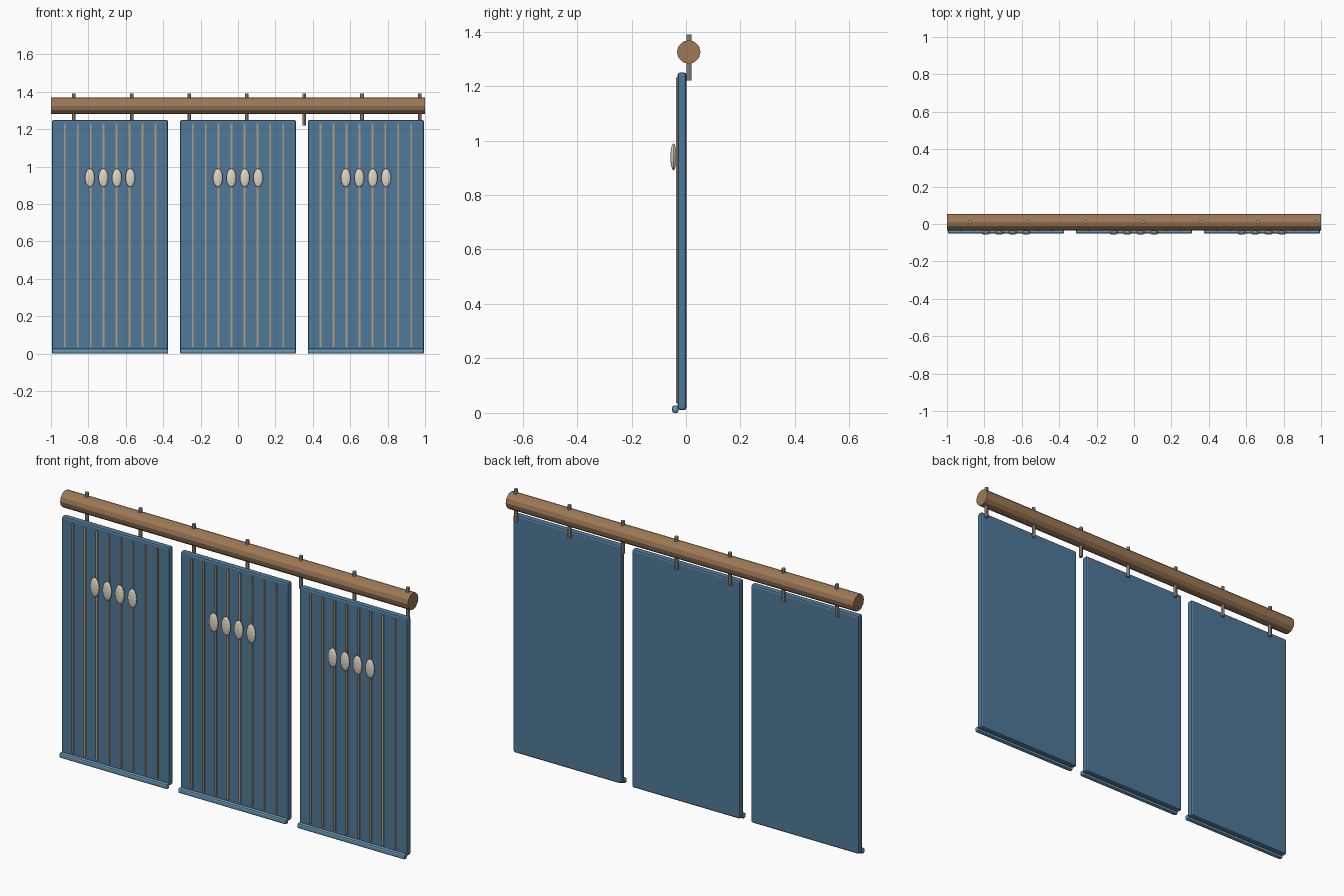
import bpy
from math import pi

if "Cube" in bpy.data.objects:
    bpy.data.objects.remove(bpy.data.objects["Cube"])


def material(name, rgb):
    m = bpy.data.materials.new(name)
    m.diffuse_color = (*rgb, 1)
    m.use_nodes = True
    m.node_tree.nodes["Principled BSDF"].inputs["Base Color"].default_value = m.diffuse_color
    return m


BLUE = material("panel_blue", (0.08, 0.19, 0.32))
LIGHT_BLUE = material("hem_blue", (0.14, 0.31, 0.45))
WOOD = material("wood", (0.34, 0.19, 0.095))
TAN = material("stripe_tan", (0.45, 0.34, 0.21))
CREAM = material("cream", (0.75, 0.68, 0.54))
PEG = material("peg_grey", (0.4, 0.36, 0.3))


def finish(name, mat, bevel=0.0, segments=2):
    ob = bpy.context.object
    ob.name = name
    ob.data.materials.append(mat)
    bpy.ops.object.transform_apply(location=False, rotation=True, scale=True)
    if bevel:
        b = ob.modifiers.new("bevel", 'BEVEL')
        b.width = bevel
        b.segments = segments
    return ob


def box(name, loc, size, mat, bevel=0.0, segments=2):
    bpy.ops.mesh.primitive_cube_add(size=1, location=loc)
    bpy.context.object.scale = size
    return finish(name, mat, bevel, segments)


def cylinder(name, loc, radius, length, sides, mat, along_x=False):
    bpy.ops.mesh.primitive_cylinder_add(
        vertices=sides, radius=radius, depth=length, location=loc,
        rotation=(0, pi / 2 if along_x else 0, 0))
    return finish(name, mat)


# Hanging rod
cylinder("hanging_rod", (0, 0.01, 1.325), 0.0435, 2.0, 12, WOOD, along_x=True)

# Pegs through the rod
for i in range(7):
    cylinder(f"peg_{i + 1}", (-0.877 + 0.308 * i, 0.011, 1.305), 0.0095, 0.17, 8, PEG)

# Three panels, each with a hem, stripes and a row of oval discs
for p, cx in enumerate((-0.684, 0, 0.684), 1):
    box(f"panel_{p}", (cx, -0.0145, 0.63), (0.622, 0.033, 1.24), BLUE, 0.01)
    box(f"hem_{p}", (cx, -0.039, 0.0135), (0.622, 0.024, 0.027), LIGHT_BLUE, 0.008)
    for i in range(8):
        x = cx + (i - 3.5) * 0.0693
        box(f"stripe_{p}_{i + 1}", (x, -0.033, 0.633), (0.009, 0.008, 1.195), TAN)
    for i in range(4):
        x = cx + (i - 1.5) * 0.072
        bpy.ops.mesh.primitive_uv_sphere_add(
            segments=16, ring_count=8, radius=1, location=(x, -0.046, 0.94))
        bpy.context.object.scale = (0.026, 0.011, 0.05)
        finish(f"oval_disc_{p}_{i + 1}", CREAM)
